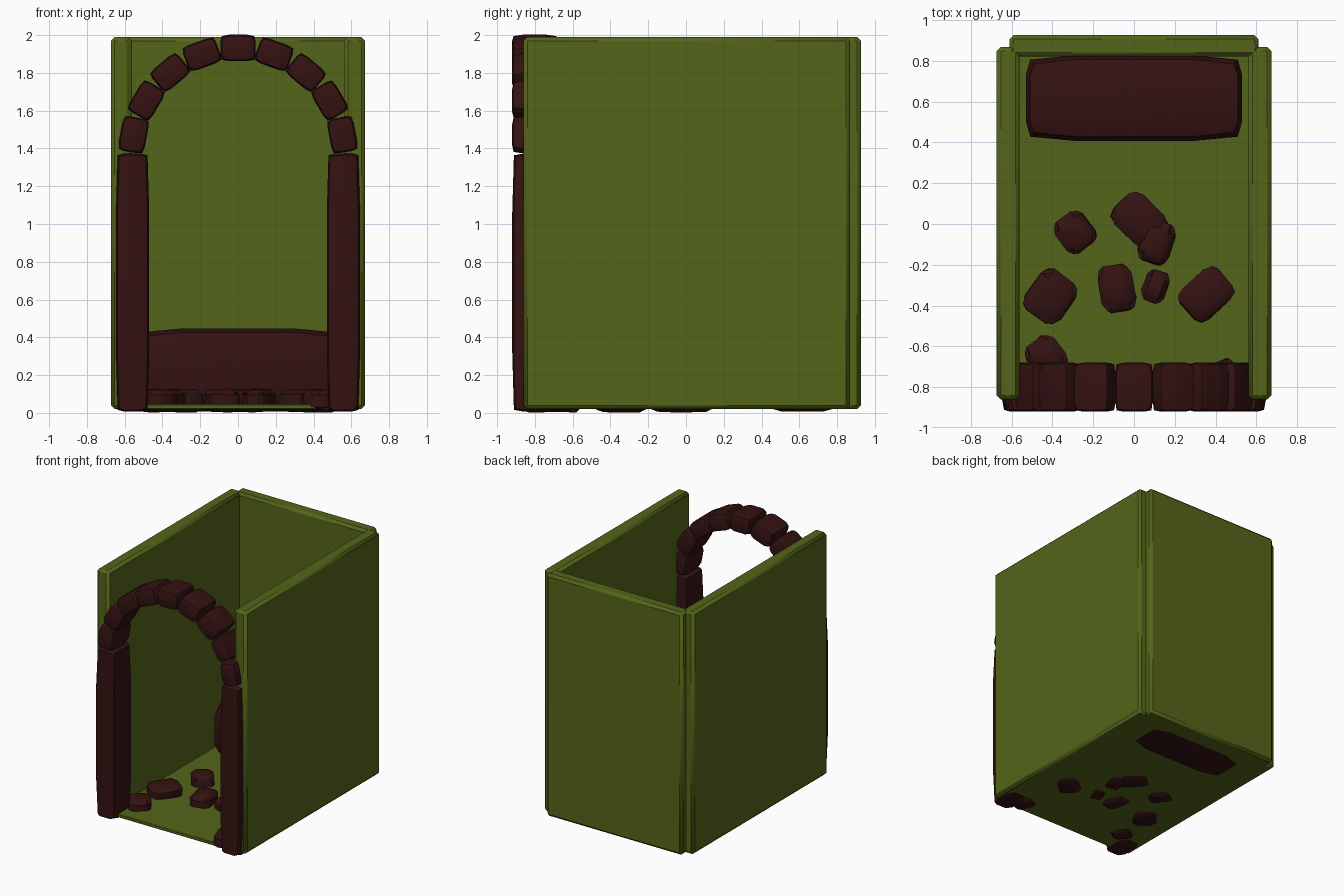
import bpy, bmesh, math, random
from mathutils import Matrix, Vector

if "Cube" in bpy.data.objects:
    bpy.data.objects.remove(bpy.data.objects["Cube"])

random.seed(4)


def material(name, color):
    m = bpy.data.materials.new(name)
    m.diffuse_color = (*color, 1)
    m.use_nodes = True
    m.node_tree.nodes["Principled BSDF"].inputs["Base Color"].default_value = m.diffuse_color
    return m


WALL = material("mossy_wall", (0.09, 0.13, 0.01))
STONE = material("dark_stone", (0.035, 0.006, 0.006))


def finish(bm, name, mat, loc, rot):
    bmesh.ops.recalc_face_normals(bm, faces=bm.faces)
    me = bpy.data.meshes.new(name)
    bm.to_mesh(me)
    bm.free()
    ob = bpy.data.objects.new(name, me)
    bpy.context.collection.objects.link(ob)
    ob.location, ob.rotation_euler = loc, rot
    me.materials.append(mat)
    bpy.ops.object.select_all(action='DESELECT')
    ob.select_set(True)
    bpy.context.view_layer.objects.active = ob
    bpy.ops.object.shade_smooth_by_angle(angle=math.radians(40))
    return ob


def slab(name, lo, hi, bevel):
    lo, hi = Vector(lo), Vector(hi)
    bm = bmesh.new()
    bmesh.ops.create_cube(bm, size=1, matrix=Matrix.Diagonal((*(hi - lo), 1)))
    bmesh.ops.bevel(bm, geom=bm.edges[:], offset=bevel, segments=1, affect='EDGES')
    return finish(bm, name, WALL, (lo + hi) / 2, (0, 0, 0))


def rock(name, loc, size, rot=(0, 0, 0), inset=0.12, jitter=0.0):
    # Box with worn corners: each face pulls in towards its rim
    bm = bmesh.new()
    bmesh.ops.create_cube(bm, size=2)
    bmesh.ops.subdivide_edges(bm, edges=bm.edges[:], cuts=2, use_grid_fill=True)
    small = min(size)
    for v in bm.verts:
        u = v.co.copy()
        rim = [abs(c) > 0.9 for c in u]
        for i in range(3):
            if rim[i]:
                others = sum(rim) - 1
                v.co[i] = math.copysign(size[i] / 2 - small * inset * others / 2, u[i])
            else:
                v.co[i] = math.copysign(size[i] * 0.27, u[i])
            v.co[i] += random.uniform(-jitter, jitter)
    return finish(bm, name, STONE, loc, rot)


# Walls and floor
for side, s in (("left", -1), ("right", 1)):
    xs = sorted((s * 0.562, s * 0.673))
    slab(side + "_wall", (xs[0], -0.86, 0.02), (xs[1], 0.868, 1.99), 0.02)
slab("back_wall", (-0.61, 0.82, 0.02), (0.61, 0.926, 1.99), 0.02)
slab("floor", (-0.6, -0.86, 0.02), (0.6, 0.85, 0.046), 0.004)

# Stone bench against the back wall
rock("bench", (0, 0.617, 0.228), (1.06, 0.42, 0.44), inset=0.1)

# Doorway pillars
for side, s in (("left", -1), ("right", 1)):
    rock(side + "_pillar", (s * 0.558, -0.8, 0.69), (0.176, 0.24, 1.365), inset=0.1)

# Arch stones fanned around the doorway
for i in range(9):
    a = math.radians(10.5 + i * 159 / 8)
    rock("arch_stone", (0.562 * math.cos(a), -0.8, 1.37 + 0.562 * math.sin(a)),
         (0.14, 0.24, 0.185), (0, -a, 0), inset=0.1)

# Loose stones set into the floor: x, y, width, depth, turn
STONES = [
    (-0.29, -0.04, 0.17, 0.19, 38), (0.025, 0.02, 0.20, 0.25, 45),
    (0.11, -0.09, 0.16, 0.21, -15), (-0.41, -0.355, 0.24, 0.21, 55),
    (-0.085, -0.315, 0.17, 0.23, 12), (0.105, -0.305, 0.12, 0.16, -20),
    (0.355, -0.345, 0.25, 0.20, 42), (-0.43, -0.65, 0.17, 0.19, 38),
    (0.44, -0.77, 0.17, 0.20, 20),
]
for x, y, w, d, turn in STONES:
    rock("floor_stone", (x, y, 0.065), (w, d, 0.12),
         (0, 0, math.radians(turn)), inset=0.25, jitter=0.004)
